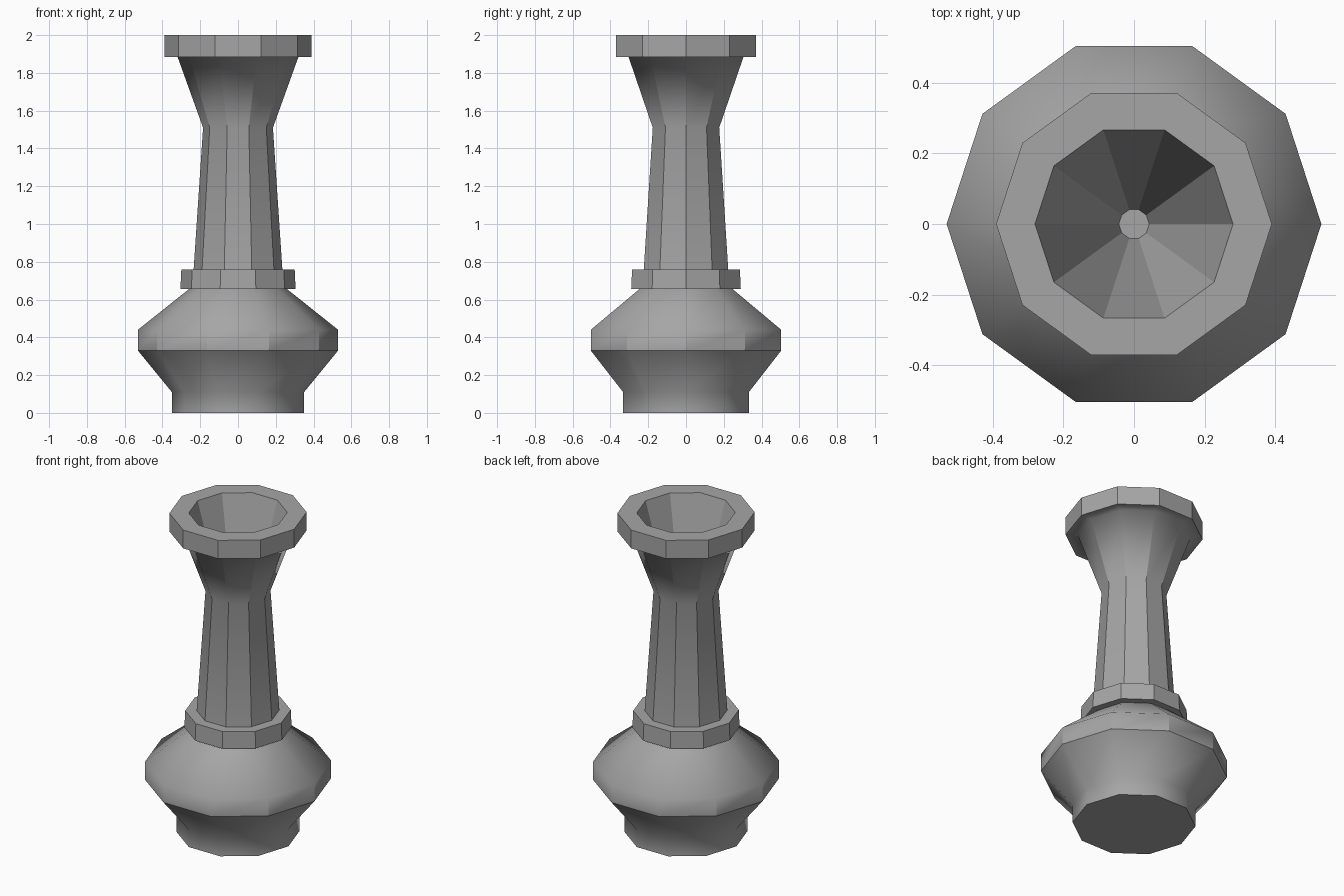
import bpy
import bmesh
from math import cos, sin, tau

SIDES = 10

cube = bpy.data.objects.get("Cube")
if cube:
    bpy.data.objects.remove(cube, do_unlink=True)

grey = bpy.data.materials.new("stone grey")
grey.use_nodes = True
colour = (0.38, 0.38, 0.38, 1)
grey.diffuse_color = colour
grey.node_tree.nodes["Principled BSDF"].inputs["Base Color"].default_value = colour


def turned_part(name, profile, sharp_rings, sharp_columns, cap_start=False, cap_end=False):
    """Revolve (radius, height) points; rings and column edges listed stay crisp."""
    bm = bmesh.new()
    rings = [[bm.verts.new((r * cos(tau * i / SIDES), r * sin(tau * i / SIDES), z))
              for i in range(SIDES)] for r, z in profile]
    for low, high in zip(rings, rings[1:]):
        for i in range(SIDES):
            j = (i + 1) % SIDES
            bm.faces.new((low[i], low[j], high[j], high[i]))
    if cap_start:
        bm.faces.new(rings[0][::-1])
    if cap_end:
        bm.faces.new(rings[-1])
    for face in bm.faces:
        face.smooth = True
    for k in sharp_rings:
        for i in range(SIDES):
            bm.edges.get((rings[k][i], rings[k][i - 1])).smooth = False
    for k in sharp_columns:
        for a, b in zip(rings[k], rings[k + 1]):
            bm.edges.get((a, b)).smooth = False
    mesh = bpy.data.meshes.new(name)
    bm.to_mesh(mesh)
    bm.free()
    mesh.materials.append(grey)
    obj = bpy.data.objects.new(name, mesh)
    bpy.context.collection.objects.link(obj)
    return obj


# Foot and bulging belly
turned_part("belly",
            [(0.35, 0), (0.35, 0.11), (0.53, 0.33), (0.53, 0.44), (0.26, 0.655)],
            sharp_rings=[0, 2], sharp_columns=[2], cap_start=True)

# Collar between belly and neck
turned_part("collar",
            [(0.26, 0.655), (0.305, 0.655), (0.30, 0.76), (0.235, 0.76)],
            sharp_rings=[1, 2], sharp_columns=[1])

# Neck, flared mouth, thick rim and tapering bore
turned_part("neck_and_rim",
            [(0.235, 0.76), (0.185, 1.51), (0.32, 1.885), (0.39, 1.885),
             (0.39, 2.0), (0.28, 2.0), (0.043, 1.18)],
            sharp_rings=[3, 4, 5, 6], sharp_columns=[0, 1, 3, 5], cap_end=True)
